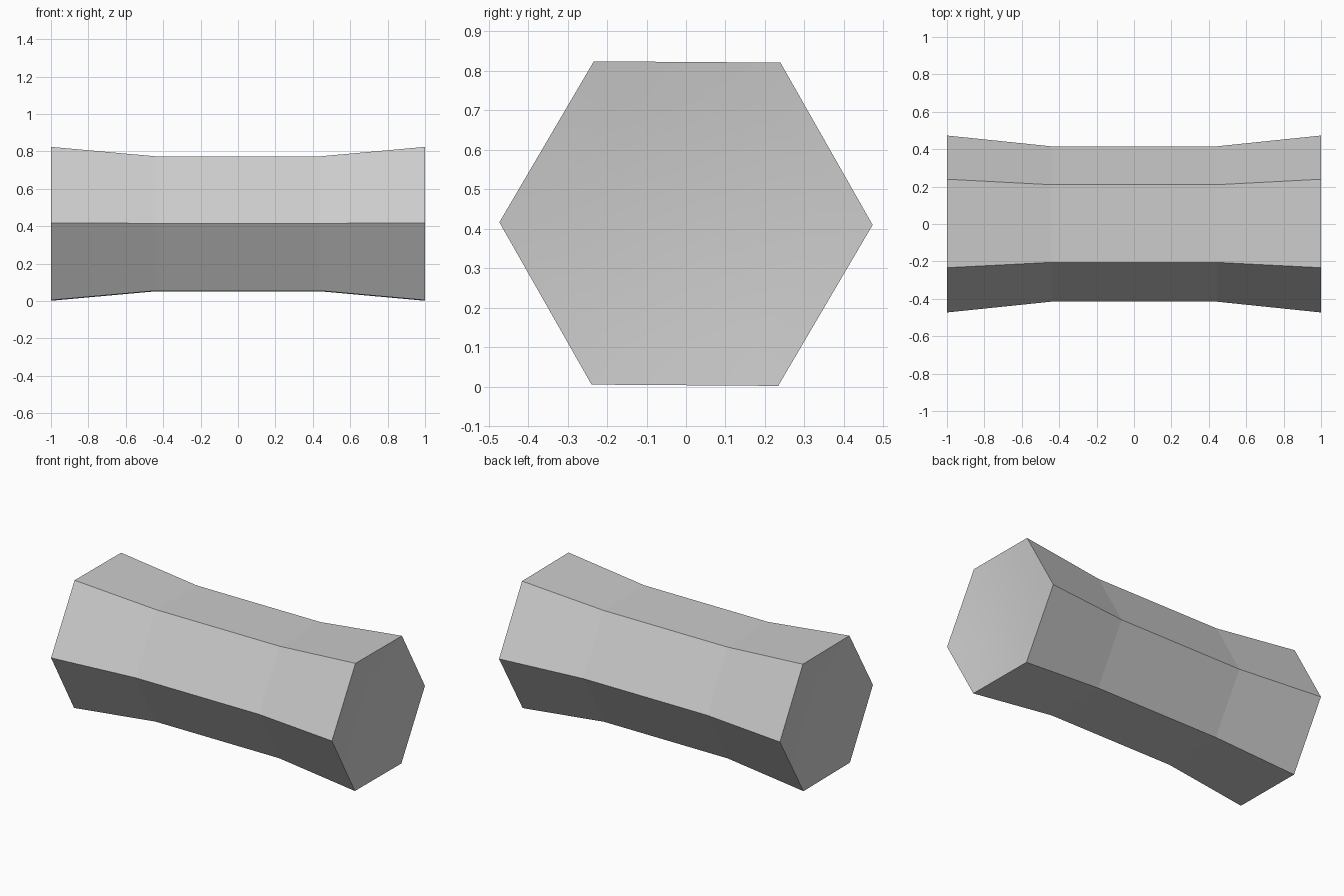
import bpy, bmesh, math

if "Cube" in bpy.data.objects:
    bpy.data.objects.remove(bpy.data.objects["Cube"])

SIDES, TILT, CENTRE_Z = 6, -0.007, 0.413
END_R, WAIST_R, WAIST_X = 0.473, 0.415, 0.44
DISH = 0.03  # depth of the shallow hollow in each end

bm = bmesh.new()


def ring(x, r):
    return [bm.verts.new((x, r * math.cos(TILT + i * math.tau / SIDES),
                          CENTRE_Z + r * math.sin(TILT + i * math.tau / SIDES)))
            for i in range(SIDES)]


def bridge(a, b, smooth=False):
    for i in range(SIDES):
        j = (i + 1) % SIDES
        bm.faces.new((a[i], a[j], b[j], b[i])).smooth = smooth


# Hexagonal body with a narrower waist
body = [ring(x, r) for x, r in ((-1, END_R), (-WAIST_X, WAIST_R), (WAIST_X, WAIST_R), (1, END_R))]
for a, b in zip(body, body[1:]):
    bridge(a, b)

# Softly dished ends
for side, outer in ((-1, body[0]), (1, body[-1])):
    for f in (0.75, 0.5, 0.25):
        inner = ring(side * (1 - DISH * (1 - f * f)), END_R * f)
        bridge(outer, inner, True)
        outer = inner
    tip = bm.verts.new((side * (1 - DISH), 0, CENTRE_Z))
    for i in range(SIDES):
        bm.faces.new((outer[i], outer[(i + 1) % SIDES], tip)).smooth = True

bmesh.ops.recalc_face_normals(bm, faces=bm.faces)
mesh = bpy.data.meshes.new("hexagonal_bar")
bm.to_mesh(mesh)
bm.free()
bar = bpy.data.objects.new("hexagonal_bar", mesh)
bpy.context.collection.objects.link(bar)
